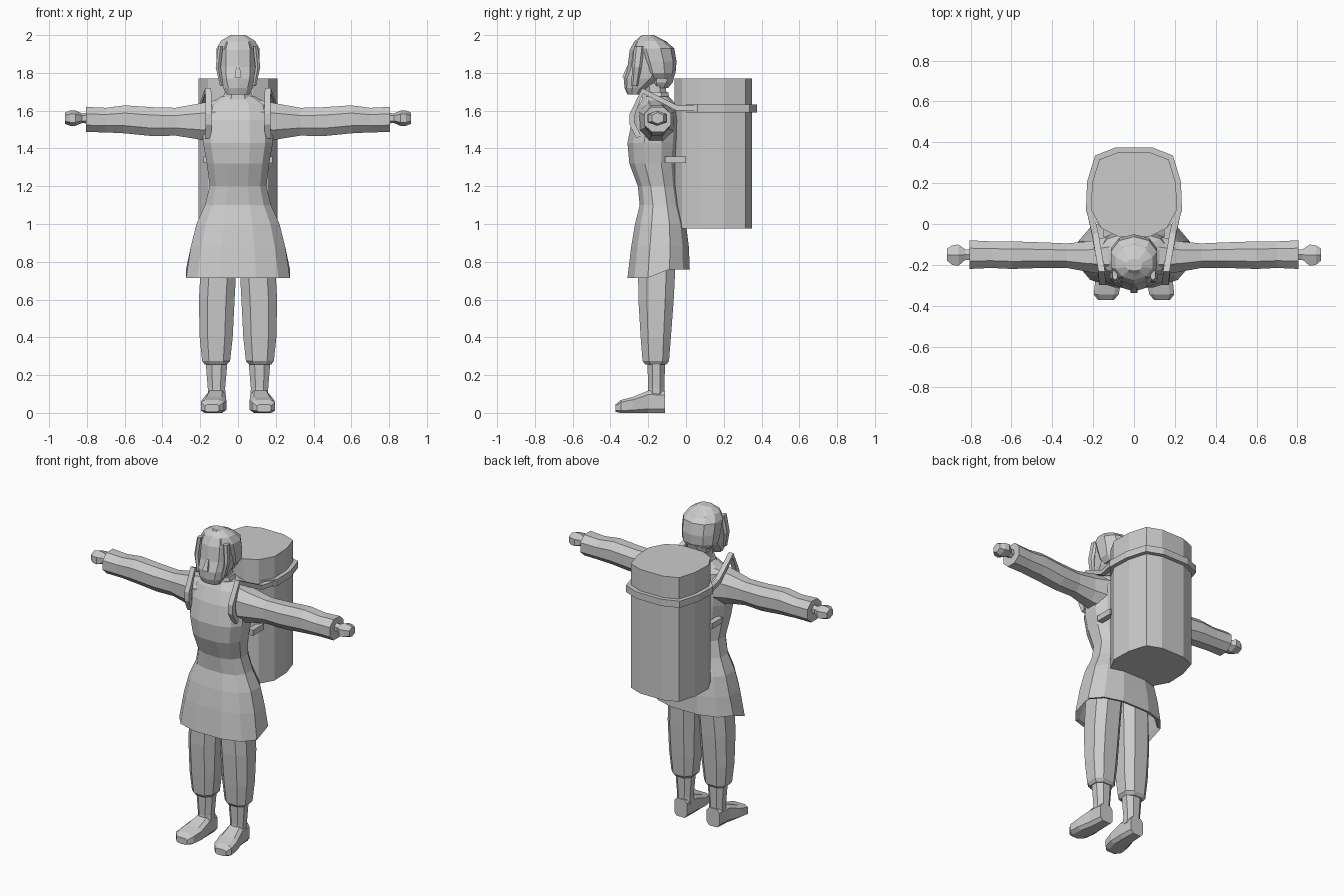
import bpy, bmesh, math
from mathutils import Vector

grey = bpy.data.materials.new("plain grey")
grey.diffuse_color = (0.6, 0.6, 0.6, 1)


def finish(name, bm, mirror=False):
    bmesh.ops.recalc_face_normals(bm, faces=bm.faces)
    me = bpy.data.meshes.new(name)
    bm.to_mesh(me)
    bm.free()
    me.materials.append(grey)
    ob = bpy.data.objects.new(name, me)
    bpy.context.collection.objects.link(ob)
    if mirror:
        ob.modifiers.new("mirror", 'MIRROR')
    return ob


def skin(bm, loops):
    """Bridge equal point loops and cap both ends."""
    vs = [[bm.verts.new(p) for p in lp] for lp in loops]
    n = len(vs[0])
    for a, b in zip(vs, vs[1:]):
        for i in range(n):
            bm.faces.new((a[i], a[(i + 1) % n], b[(i + 1) % n], b[i]))
    bm.faces.new(vs[0])
    bm.faces.new(vs[-1])


def ring(t, a0, a1, b0, b1, axis, n, e):
    """Super-ellipse section filling the box a0..a1, b0..b1 at t along an axis."""
    pts = []
    for i in range(n):
        ang = 2 * math.pi * (i + 0.5) / n
        c, s = math.cos(ang), math.sin(ang)
        pts.append((math.copysign(abs(c) ** e, c), math.copysign(abs(s) ** e, s)))
    m = max(p[0] for p in pts)
    k = max(p[1] for p in pts)
    out = []
    for u, v in pts:
        a = (a0 + a1) / 2 + u / m * (a1 - a0) / 2
        b = (b0 + b1) / 2 + v / k * (b1 - b0) / 2
        out.append({'x': (t, a, b), 'y': (a, t, b), 'z': (a, b, t)}[axis])
    return out


def loft(name, rings, axis='z', n=8, e=0.9, mirror=False):
    bm = bmesh.new()
    skin(bm, [ring(*r, axis, n, e) for r in rings])
    return finish(name, bm, mirror)


def sym(rows):
    """(z, half width, front, back) rows to loft rings."""
    return [(z, -w, w, f, b) for z, w, f, b in rows]


# dress: body and flared skirt, hollow at the hem, dipping at the front
dress = loft("dress", sym([
    (0.95, 0.19, -0.24, -0.03), (0.765, 0.255, -0.29, 0.0),
    (0.76, 0.275, -0.31, 0.02), (0.88, 0.25, -0.29, 0.015),
    (1.0, 0.22, -0.27, 0.0), (1.1, 0.175, -0.245, -0.03),
    (1.2, 0.15, -0.255, -0.045), (1.32, 0.165, -0.30, -0.05),
    (1.43, 0.185, -0.31, -0.04), (1.55, 0.185, -0.285, -0.035),
    (1.63, 0.165, -0.25, -0.05), (1.675, 0.09, -0.225, -0.09)]), n=12, e=0.8)
for v in dress.data.vertices:
    if v.co.z < 0.8 and v.co.y < -0.2:
        v.co.z -= 0.045

# neck and collar
loft("neck", sym([(1.62, 0.06, -0.21, -0.10), (1.80, 0.055, -0.24, -0.11)]))
loft("collar", sym([(1.65, 0.085, -0.235, -0.085), (1.70, 0.07, -0.23, -0.095)]))

# head
loft("head", sym([
    (1.685, 0.06, -0.31, -0.24), (1.72, 0.078, -0.325, -0.20),
    (1.77, 0.095, -0.33, -0.12), (1.83, 0.10, -0.31, -0.08),
    (1.92, 0.10, -0.298, -0.07), (1.965, 0.085, -0.275, -0.10),
    (1.995, 0.04, -0.24, -0.16)]), n=10)
loft("nose", sym([(1.775, 0.018, -0.338, -0.30), (1.84, 0.008, -0.31, -0.29)]), n=4)

# hair: cap, front locks and nape roll
loft("hair_cap", sym([
    (1.77, 0.085, -0.21, -0.07), (1.80, 0.108, -0.235, -0.055),
    (1.86, 0.113, -0.26, -0.05), (1.93, 0.113, -0.285, -0.062),
    (1.97, 0.09, -0.27, -0.11), (2.0, 0.04, -0.23, -0.17)]), n=10)
loft("hair_lock", [(1.73, 0.078, 0.095, -0.29, -0.255),
                   (1.83, 0.092, 0.118, -0.285, -0.235),
                   (1.94, 0.08, 0.105, -0.275, -0.22)], n=6, mirror=True)
loft("nape_roll", sym([(1.72, 0.05, -0.18, -0.095), (1.75, 0.07, -0.19, -0.07),
                       (1.79, 0.075, -0.19, -0.06)]))

# sleeves and hands
loft("sleeve", [
    (0.12, -0.25, -0.06, 1.43, 1.655), (0.22, -0.235, -0.085, 1.45, 1.635),
    (0.33, -0.215, -0.095, 1.468, 1.615), (0.45, -0.215, -0.09, 1.465, 1.618),
    (0.60, -0.22, -0.085, 1.48, 1.628), (0.70, -0.215, -0.085, 1.485, 1.615),
    (0.805, -0.22, -0.08, 1.487, 1.62)], 'x', mirror=True)
loft("hand", [
    (0.78, -0.175, -0.125, 1.53, 1.59), (0.825, -0.175, -0.125, 1.535, 1.585),
    (0.86, -0.205, -0.10, 1.52, 1.60), (0.89, -0.20, -0.105, 1.52, 1.60),
    (0.915, -0.18, -0.12, 1.53, 1.59)], 'x', n=6, mirror=True)

# trousers, ankles and feet
loft("trouser_leg", [
    (0.255, 0.06, 0.175, -0.215, -0.105), (0.275, 0.042, 0.19, -0.23, -0.09),
    (0.40, 0.028, 0.203, -0.24, -0.08), (0.60, 0.018, 0.207, -0.252, -0.065),
    (0.90, 0.002, 0.19, -0.255, -0.05)], e=0.75, mirror=True)
loft("ankle", [
    (0.08, 0.065, 0.16, -0.205, -0.115), (0.13, 0.068, 0.16, -0.20, -0.115),
    (0.28, 0.055, 0.172, -0.205, -0.11)], mirror=True)
loft("foot", [
    (-0.11, 0.07, 0.16, 0.0, 0.115), (-0.20, 0.065, 0.168, 0.0, 0.118),
    (-0.28, 0.062, 0.19, 0.0, 0.085), (-0.345, 0.075, 0.197, 0.0, 0.068),
    (-0.373, 0.10, 0.175, 0.005, 0.045)], 'y', e=0.5, mirror=True)

# barrel basket on the back, with a band round it
half = [(0.08, 0.35), (0.17, 0.315), (0.205, 0.20), (0.21, 0.07), (0.16, -0.02), (0.08, -0.06)]


def prism(name, z0, z1, grow=1.0):
    side = [(x * grow, 0.145 + (y - 0.145) * grow) if y > 0 else (x, y) for x, y in half]
    loop = side + [(-x, y) for x, y in reversed(side)]
    bm = bmesh.new()
    skin(bm, [[(x, y, z) for x, y in loop] for z in (z0, z1)])
    finish(name, bm)


prism("barrel", 0.975, 1.77)
prism("barrel_band", 1.59, 1.633, 1.12)


# carrying straps
def strap(name, path, w, t):
    p = [Vector(q) for q in path]
    bm = bmesh.new()
    loops = []
    for i, c in enumerate(p):
        d = p[min(i + 1, len(p) - 1)] - p[max(i - 1, 0)]
        nrm = Vector((0, -d.z, d.y)).normalized() * t
        sx = Vector((w, 0, 0))
        loops.append([c + sx + nrm, c - sx + nrm, c - sx - nrm, c + sx - nrm])
    skin(bm, loops)
    finish(name, bm, True)


strap("shoulder_strap", [(0.215, 0.06, 1.612), (0.19, -0.05, 1.615), (0.158, -0.23, 1.705),
                         (0.155, -0.285, 1.58), (0.155, -0.285, 1.53),
                         (0.16, -0.25, 1.46)], 0.016, 0.014)
strap("lower_strap", [(0.165, -0.11, 1.34), (0.165, 0.0, 1.34)], 0.018, 0.018)
